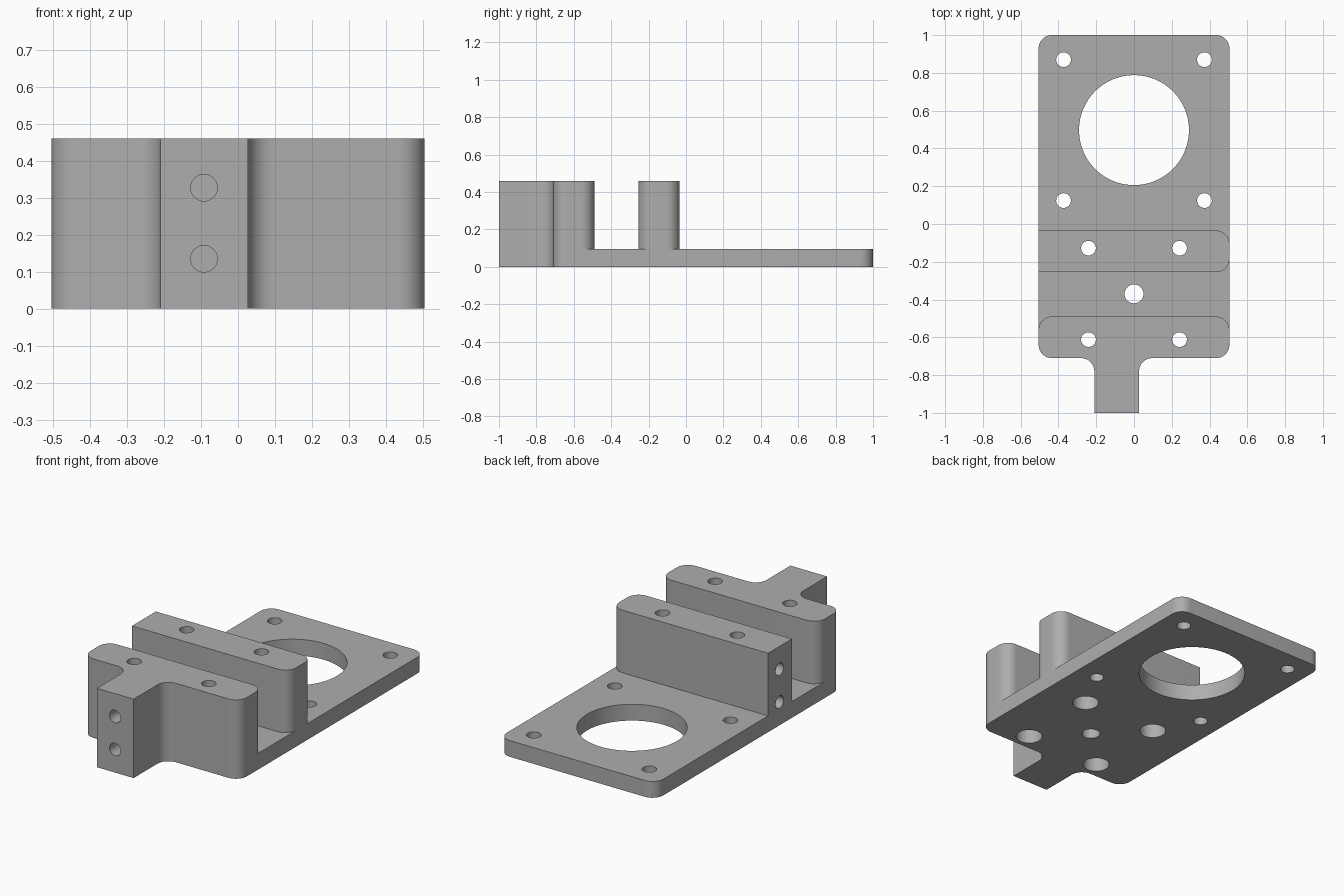
import bpy, bmesh, math
from mathutils import Vector, Matrix

if "Cube" in bpy.data.objects:
    bpy.data.objects.remove(bpy.data.objects["Cube"])

W, R = 0.505, 0.07            # half width, corner radius
PLATE, TOP = 0.095, 0.46      # plate thickness, block height

grey = bpy.data.materials.new("plain grey")
grey.use_nodes = True
grey.diffuse_color = (0.42, 0.42, 0.42, 1)
grey.node_tree.nodes["Principled BSDF"].inputs["Base Color"].default_value = grey.diffuse_color


def rounded(corners, steps=10):
    """Outline points from (x, y, radius) right-angle corners."""
    pts = []
    for i, (x, y, r) in enumerate(corners):
        p = Vector((x, y))
        if not r:
            pts.append(p)
            continue
        a = (Vector(corners[i - 1][:2]) - p).normalized()
        b = (Vector(corners[(i + 1) % len(corners)][:2]) - p).normalized()
        for k in range(steps + 1):
            t = k / steps * math.pi / 2
            pts.append(p + r * (a * (1 - math.sin(t)) + b * (1 - math.cos(t))))
    return pts


def make_object(name, bm):
    bmesh.ops.recalc_face_normals(bm, faces=bm.faces)
    mesh = bpy.data.meshes.new(name)
    bm.to_mesh(mesh)
    bm.free()
    mesh.materials.append(grey)
    ob = bpy.data.objects.new(name, mesh)
    bpy.context.collection.objects.link(ob)
    return ob


def prism(name, corners, height):
    bm = bmesh.new()
    face = bm.faces.new([bm.verts.new((p.x, p.y, 0)) for p in rounded(corners)])
    top = bmesh.ops.extrude_face_region(bm, geom=[face])["geom"]
    bmesh.ops.translate(bm, vec=(0, 0, height),
                        verts=[v for v in top if isinstance(v, bmesh.types.BMVert)])
    return make_object(name, bm)


def drill(start, end, radius, segments=32):
    """Cylinder cutter between two points."""
    a, b = Vector(start), Vector(end)
    rot = (b - a).to_track_quat('Z', 'Y').to_matrix().to_4x4()
    bm = bmesh.new()
    bmesh.ops.create_cone(bm, cap_ends=True, segments=segments, radius1=radius,
                          radius2=radius, depth=(b - a).length,
                          matrix=Matrix.Translation((a + b) / 2) @ rot)
    ob = make_object("hole_cutter", bm)
    ob.hide_render = True
    return ob


def combine(target, tool, operation):
    mod = target.modifiers.new("join", 'BOOLEAN')
    mod.operation, mod.solver, mod.object = operation, 'EXACT', tool
    bpy.context.view_layer.objects.active = target
    bpy.ops.object.modifier_apply(modifier=mod.name)
    bpy.data.objects.remove(tool)


# Front edge shared by the plate and the front block, with the offset tab
front_edge = [(-W, -0.71, R), (-0.21, -0.71, R), (-0.21, -1, 0),
              (0.027, -1, 0), (0.027, -0.71, R), (W, -0.71, R)]

bracket = prism("mounting_bracket", front_edge + [(W, 1, R), (-W, 1, R)], PLATE)
front_block = prism("front_block", front_edge + [(W, -0.49, R), (-W, -0.49, R)], TOP)
rear_block = prism("rear_block", [(-W, -0.255, 0), (W, -0.255, R),
                                  (W, -0.035, R), (-W, -0.035, 0)], TOP)
combine(bracket, front_block, 'UNION')
combine(bracket, rear_block, 'UNION')

# Motor opening and centre hole
cutters = [drill((0, 0.497, -0.1), (0, 0.497, 0.3), 0.291, 96),
           drill((0, -0.37, -0.1), (0, -0.37, 0.3), 0.05)]
for x in (-1, 1):
    # Motor screw holes
    for y in (0.124, 0.87):
        cutters.append(drill((x * 0.373, y, -0.1), (x * 0.373, y, 0.3), 0.039))
    # Block screw holes, counterbored from below
    for y in (-0.612, -0.128):
        cutters.append(drill((x * 0.241, y, -0.1), (x * 0.241, y, 0.6), 0.039))
        cutters.append(drill((x * 0.241, y, -0.1), (x * 0.241, y, 0.12), 0.072))
# Blind holes in the tab and in the side of the rear block
for z in (0.135, 0.327):
    cutters.append(drill((-0.092, -1.1, z), (-0.092, -0.76, z), 0.036))
    cutters.append(drill((-0.6, -0.14, z), (-0.32, -0.14, z), 0.036))
for cutter in cutters:
    combine(bracket, cutter, 'DIFFERENCE')

bpy.ops.object.select_all(action='DESELECT')
bracket.select_set(True)
bpy.context.view_layer.objects.active = bracket
bpy.ops.object.shade_smooth_by_angle(angle=math.radians(30))
